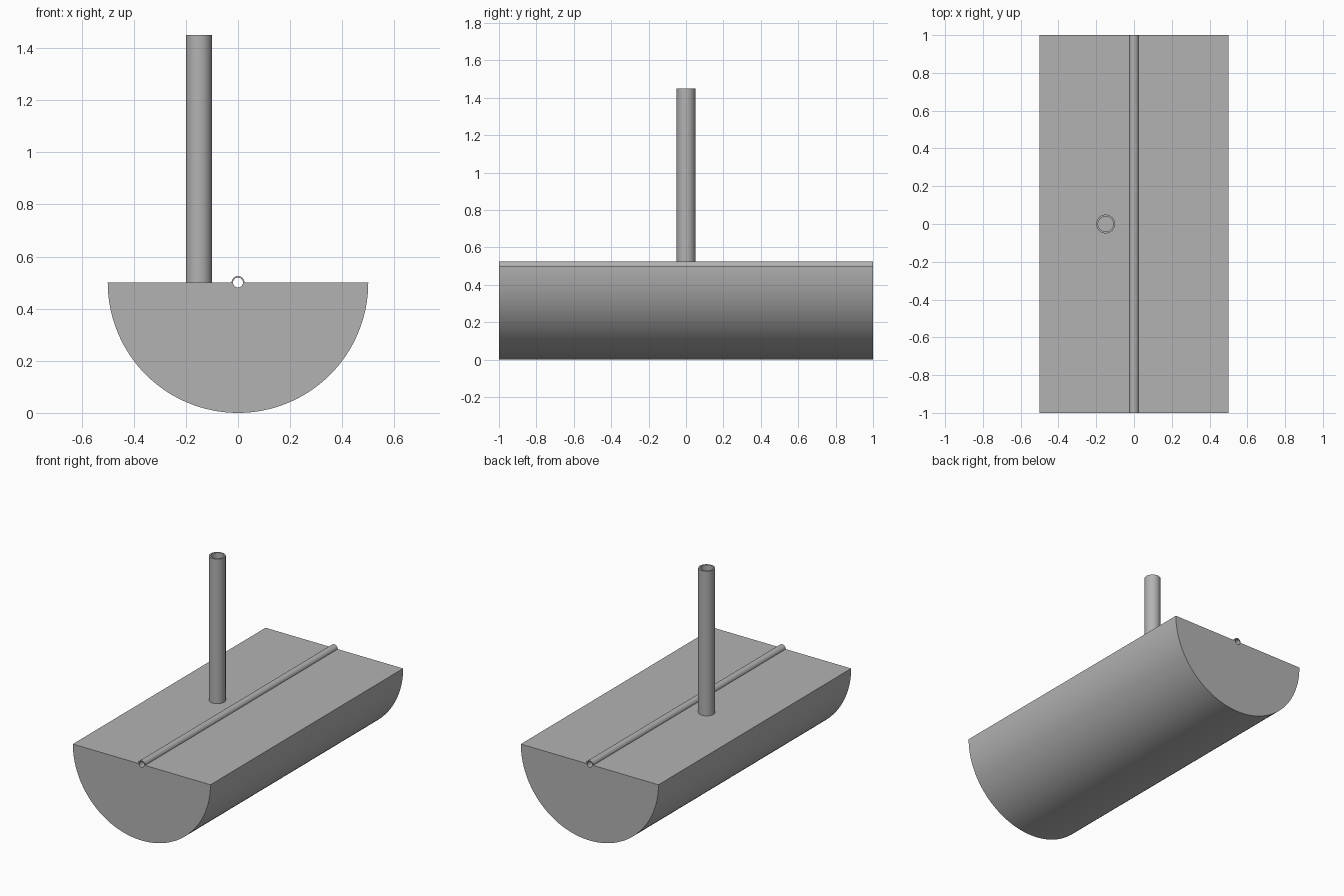
import bpy, bmesh
from math import pi, sin, cos, radians
from mathutils import Matrix, Vector

cube = bpy.data.objects.get("Cube")
if cube:
    bpy.data.objects.remove(cube, do_unlink=True)

grey = bpy.data.materials.new("plain_grey")
grey.use_nodes = True
colour = (0.45, 0.45, 0.45, 1)
grey.diffuse_color = colour
grey.node_tree.nodes["Principled BSDF"].inputs["Base Color"].default_value = colour


def finish(name, bm):
    bmesh.ops.recalc_face_normals(bm, faces=bm.faces)
    mesh = bpy.data.meshes.new(name)
    bm.to_mesh(mesh)
    bm.free()
    mesh.materials.append(grey)
    obj = bpy.data.objects.new(name, mesh)
    bpy.context.collection.objects.link(obj)
    bpy.ops.object.select_all(action="DESELECT")
    obj.select_set(True)
    bpy.context.view_layer.objects.active = obj
    bpy.ops.object.shade_smooth_by_angle(angle=radians(30))


def arc(radius, start, end, steps):
    angles = [start + (end - start) * i / steps for i in range(steps + 1)]
    return [(radius * cos(a), radius * sin(a)) for a in angles]


def tube(name, outer, inner, length, matrix, sides=48):
    # Open-ended pipe with wall thickness, starting at the local origin along z
    bm = bmesh.new()
    rings = []
    for radius, z in ((outer, 0), (outer, length), (inner, length), (inner, 0)):
        rings.append([bm.verts.new((x, y, z)) for x, y in arc(radius, 0, 2 * pi, sides)[:-1]])
    for k in range(4):
        a, b = rings[k], rings[(k + 1) % 4]
        for i in range(sides):
            j = (i + 1) % sides
            bm.faces.new((a[i], a[j], b[j], b[i]))
    bm.transform(matrix)
    finish(name, bm)


# Half-round body with a groove along the middle of its flat top
top = 0.5
rod_radius = 0.025
profile = arc(0.5, pi, 2 * pi, 64) + arc(rod_radius, 0, -pi, 16)
bm = bmesh.new()
end_face = bm.faces.new([bm.verts.new((x, -1, top + z)) for x, z in profile])
extruded = bmesh.ops.extrude_face_region(bm, geom=[end_face], use_keep_orig=True)
moved = [v for v in extruded["geom"] if isinstance(v, bmesh.types.BMVert)]
bmesh.ops.translate(bm, verts=moved, vec=Vector((0, 2, 0)))
finish("half_round_body", bm)

# Hollow rod lying in the groove
tube("hinge_tube", rod_radius, 0.019, 2,
     Matrix.Translation((0, 1, top)) @ Matrix.Rotation(pi / 2, 4, "X"))

# Upright pipe standing on the flat top
tube("upright_pipe", 0.05, 0.04, 0.95, Matrix.Translation((-0.15, 0, top)))
